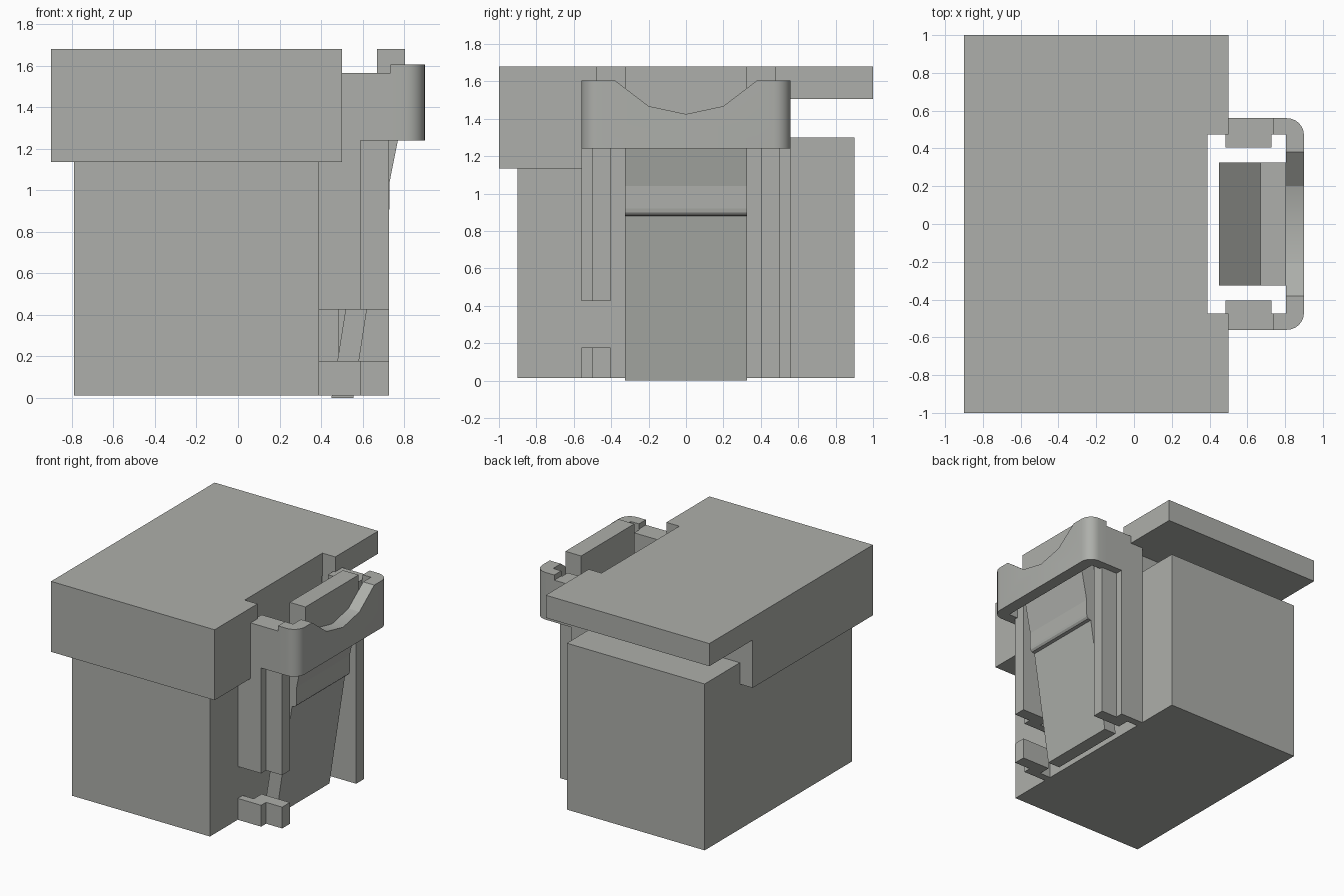
import bpy, bmesh, math
from mathutils import Vector

cube = bpy.data.objects.get("Cube")
if cube:
    bpy.data.objects.remove(cube, do_unlink=True)

# Single plain plastic colour
grey = bpy.data.materials.new("warm_grey")
grey.use_nodes = True
GREY = (0.42, 0.43, 0.405, 1)
grey.diffuse_color = GREY
grey.node_tree.nodes["Principled BSDF"].inputs["Base Color"].default_value = GREY

AXES = {  # maps (u, v, depth) to xyz for each extrusion axis
    "x": lambda u, v, d: (d, u, v),
    "y": lambda u, v, d: (u, d, v),
    "z": lambda u, v, d: (u, v, d),
}


def prism(name, outline, axis, lo, hi):
    """Extrude a flat outline along an axis from lo to hi."""
    bm = bmesh.new()
    base = bm.faces.new([bm.verts.new(AXES[axis](u, v, lo)) for u, v in outline])
    ext = bmesh.ops.extrude_face_region(bm, geom=[base])
    moved = [g for g in ext["geom"] if isinstance(g, bmesh.types.BMVert)]
    bmesh.ops.translate(bm, verts=moved, vec=Vector(AXES[axis](0, 0, hi - lo)))
    bmesh.ops.recalc_face_normals(bm, faces=bm.faces)
    mesh = bpy.data.meshes.new(name)
    bm.to_mesh(mesh)
    bm.free()
    mesh.materials.append(grey)
    obj = bpy.data.objects.new(name, mesh)
    bpy.context.collection.objects.link(obj)
    return obj


def box(name, x0, x1, y0, y1, z0, z1):
    return prism(name, [(x0, y0), (x1, y0), (x1, y1), (x0, y1)], "z", z0, z1)


def cut(target, cutter):
    """Subtract the cutter from the target, then discard the cutter."""
    cutter.hide_render = True
    mod = target.modifiers.new("cut", "BOOLEAN")
    mod.operation, mod.solver, mod.object = "DIFFERENCE", "EXACT", cutter
    bpy.ops.object.select_all(action="DESELECT")
    bpy.context.view_layer.objects.active = target
    target.select_set(True)
    bpy.ops.object.modifier_apply(modifier=mod.name)
    bpy.data.objects.remove(cutter, do_unlink=True)


BASE = 0.013

# Main housing
box("housing", -0.79, 0.39, -0.9, 0.9, BASE, 1.3)

# Overhanging cap, thinner at the back, with a pocket behind the latch
cap = prism("cap", [(-1, 1.135), (0.47, 1.135), (0.47, 1.505), (1, 1.505),
                    (1, 1.68), (-1, 1.68)], "x", -0.9, 0.5)
cut(cap, box("pocket_cutter", 0.39, 0.7, -0.475, 0.475, 1.0, 1.8))

# Guide rails either side of the latch; the front one has a gap near the foot
for side, label in ((-1, "front"), (1, "back")):
    def rail_box(name, x0, x1, a, b, z0, z1):
        y0, y1 = sorted((side * a, side * b))
        box(f"{label}_{name}", x0, x1, y0, y1, z0, z1)

    foot = 0.425 if side < 0 else BASE
    rail_box("outer_rail", 0.39, 0.59, 0.50, 0.56, foot, 1.24)
    rail_box("inner_rail", 0.485, 0.728, 0.405, 0.50, foot, 1.565)
    if side < 0:
        rail_box("outer_rail_foot", 0.39, 0.59, 0.50, 0.56, BASE, 0.178)
        rail_box("inner_rail_foot", 0.485, 0.728, 0.405, 0.50, BASE, 0.178)
    rail_box("guard_arm", 0.39, 0.735, 0.475, 0.56, 1.24, 1.565)

# Guard around the latch: U-shaped in plan with rounded outer corners
R = 0.09
corner = [(0.9 - R + R * math.cos(a), 0.56 - R + R * math.sin(a))
          for a in (math.radians(15 * i) for i in range(7))]
half = [(0.805, 0.475), (0.735, 0.475), (0.735, 0.56)] + corner[::-1]
outline = half + [(x, -y) for x, y in reversed(half)]
guard = prism("latch_guard", outline, "z", 1.24, 1.605)

# Finger scoop in the top edge of the guard
cut(guard, prism("scoop_cutter", [(-0.38, 1.605), (-0.2, 1.468), (0, 1.425),
                                  (0.2, 1.468), (0.38, 1.605), (0.38, 1.8),
                                  (-0.38, 1.8)], "x", 0.7, 1.0))
bpy.ops.object.shade_smooth_by_angle(angle=math.radians(25))

# Sloping latch lever with a catch lip on its outer face
prism("latch_lever", [(0.45, 0), (0.555, 0), (0.69, 0.88), (0.715, 0.885),
                      (0.727, 0.9), (0.73, 0.92), (0.73, 1.04), (0.805, 1.42),
                      (0.805, 1.68), (0.67, 1.68), (0.67, 1.38)],
      "y", -0.325, 0.325)
